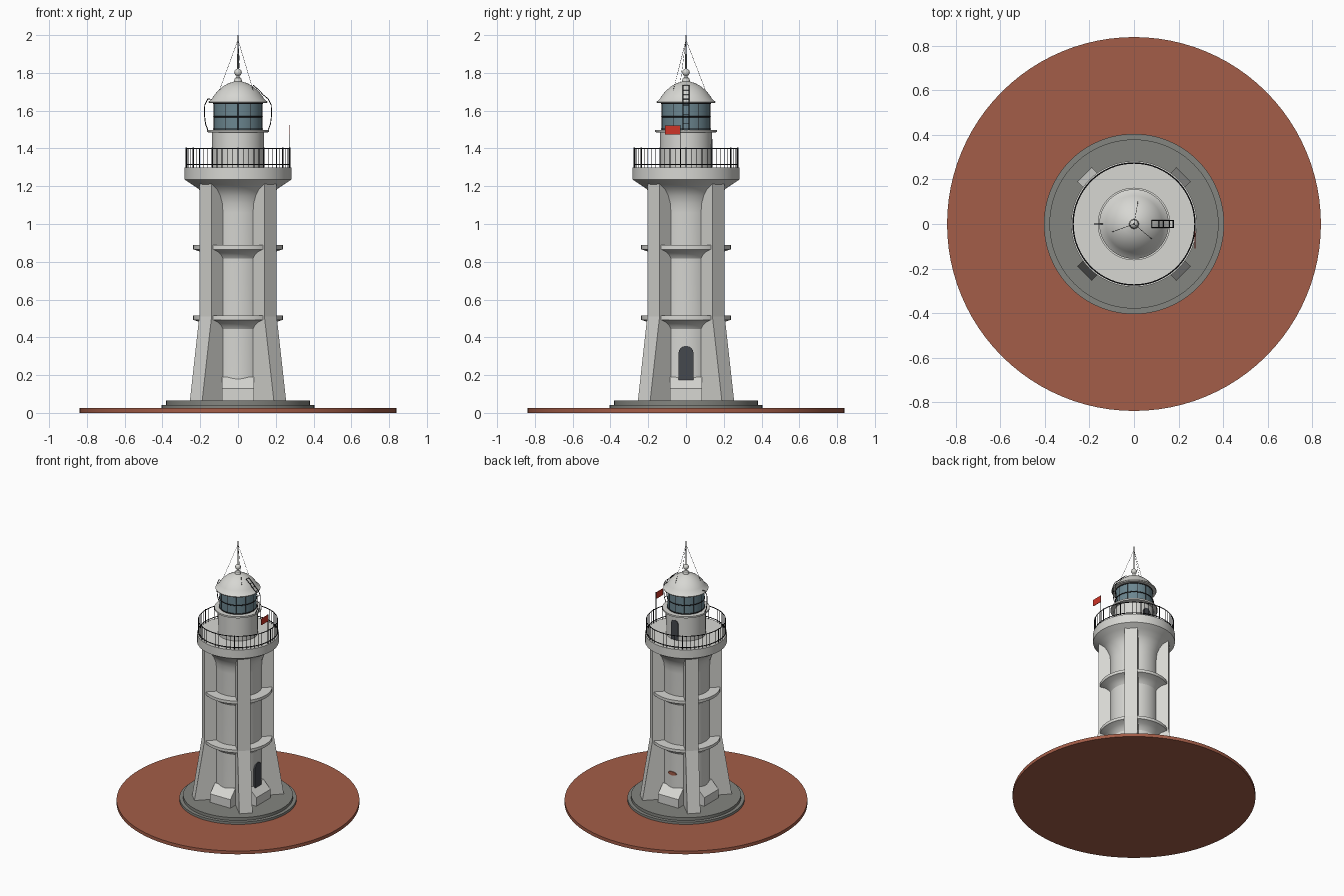
import bpy, bmesh
from math import pi, sin, cos, radians
from mathutils import Matrix, Vector

cube = bpy.data.objects.get("Cube")
if cube:
    bpy.data.objects.remove(cube)


def material(name, rgb):
    m = bpy.data.materials.new(name)
    m.use_nodes = True
    m.diffuse_color = (*rgb, 1)
    m.node_tree.nodes["Principled BSDF"].inputs["Base Color"].default_value = (*rgb, 1)
    return m


WHITE = material("white_paint", (0.68, 0.68, 0.65))
GREY = material("grey_stone", (0.23, 0.235, 0.215))
EARTH = material("red_brown_ground", (0.37, 0.11, 0.065))
GLASS = material("blue_grey_glass", (0.15, 0.24, 0.28))
BLACK = material("black_iron", (0.015, 0.015, 0.017))
DOOR = material("dark_door", (0.06, 0.065, 0.075))
RED = material("flag_red", (0.62, 0.035, 0.02))


def finish(name, bm, mat, smooth=True):
    bmesh.ops.recalc_face_normals(bm, faces=bm.faces)
    me = bpy.data.meshes.new(name)
    bm.to_mesh(me)
    bm.free()
    me.materials.append(mat)
    ob = bpy.data.objects.new(name, me)
    bpy.context.collection.objects.link(ob)
    if smooth:
        bpy.ops.object.select_all(action="DESELECT")
        ob.select_set(True)
        bpy.context.view_layer.objects.active = ob
        bpy.ops.object.shade_smooth_by_angle(angle=radians(35))
    return ob


def lathe(name, profile, mat, steps=64):
    """Spin an (r, z) outline about the z axis."""
    bm = bmesh.new()
    verts = [bm.verts.new((r, 0, z)) for r, z in profile]
    edges = [bm.edges.new(pair) for pair in zip(verts, verts[1:])]
    bmesh.ops.spin(bm, geom=verts + edges, cent=(0, 0, 0), axis=(0, 0, 1),
                   angle=2 * pi, steps=steps, use_merge=True)
    bmesh.ops.remove_doubles(bm, verts=bm.verts, dist=1e-5)
    return finish(name, bm, mat)


def prism(name, points, push, mat, angle):
    """Extrude a flat outline by a vector, then turn it about the z axis."""
    bm = bmesh.new()
    face = bm.faces.new([bm.verts.new(p) for p in points])
    out = bmesh.ops.extrude_face_region(bm, geom=[face], use_keep_orig=True)
    moved = [g for g in out["geom"] if isinstance(g, bmesh.types.BMVert)]
    bmesh.ops.translate(bm, verts=moved, vec=push)
    bm.transform(Matrix.Rotation(radians(angle), 4, "Z"))
    return finish(name, bm, mat, smooth=False)


def radial_slab(name, outline, width, mat, angle):
    return prism(name, [(r, -width / 2, z) for r, z in outline], (0, width, 0), mat, angle)


def rods(name, paths, radius, mat, closed=False, sides=1):
    """Round bars along straight-line paths, as one mesh object."""
    cu = bpy.data.curves.new(name, "CURVE")
    cu.dimensions = "3D"
    cu.bevel_depth = radius
    cu.bevel_resolution = sides
    cu.use_fill_caps = True
    for path in paths:
        sp = cu.splines.new("POLY")
        sp.points.add(len(path) - 1)
        for p, co in zip(sp.points, path):
            p.co = (*co, 1)
        sp.use_cyclic_u = closed
    cu.materials.append(mat)
    ob = bpy.data.objects.new(name, cu)
    bpy.context.collection.objects.link(ob)
    return ob


def circle(r, z, n=64):
    return [(r * cos(2 * pi * i / n), r * sin(2 * pi * i / n), z) for i in range(n)]


def ball(name, r, z, mat):
    bm = bmesh.new()
    bmesh.ops.create_uvsphere(bm, u_segments=16, v_segments=10, radius=r,
                              matrix=Matrix.Translation((0, 0, z)))
    return finish(name, bm, mat)


# Ground and stepped plinth
lathe("ground_disc", [(0, 0), (0.84, 0), (0.84, 0.025), (0, 0.025)], EARTH, 96)
lathe("plinth", [(0.405, 0.02), (0.405, 0.043), (0.38, 0.043), (0.38, 0.065), (0, 0.065)], GREY, 96)

# Tower core flaring into the gallery
CORE = 0.165
lathe("tower_core", [(CORE, 0.06), (CORE, 1.06), (0.17, 1.11), (0.185, 1.15), (0.208, 1.185),
                     (0.245, 1.21), (0.283, 1.235), (0.283, 1.3), (0, 1.3)], WHITE)

# Ring ledges with coved undersides
for label, top in (("lower", 0.515), ("upper", 0.888)):
    lathe(label + "_ledge", [(CORE, top - 0.07), (0.175, top - 0.055), (0.2, top - 0.035),
                             (0.237, top - 0.022), (0.237, top), (CORE, top)], WHITE)

# Diagonal buttresses and sloped blocks between them
for i in range(4):
    radial_slab(f"buttress_{i + 1}", [(0.1, 0.06), (0.315, 0.06), (0.244, 0.51),
                                      (0.244, 1.225), (0.1, 1.225)], 0.092, WHITE, 45 + 90 * i)
    radial_slab(f"base_block_{i + 1}", [(0.1, 0.06), (0.215, 0.06), (0.215, 0.13),
                                        (0.155, 0.19), (0.1, 0.19)], 0.172, WHITE, 90 * i)


def arched_door(name, r, half, low, spring, depth, angle):
    arch = [(r, half * cos(a * pi / 8), spring + half * sin(a * pi / 8)) for a in range(9)]
    prism(name, [(r, -half, low), (r, half, low)] + arch, (depth, 0, 0), DOOR, angle)


# Doors and the small oval plaque
arched_door("tower_door", 0.145, 0.04, 0.165, 0.315, 0.027, 0)
arched_door("gallery_door", 0.12, 0.03, 1.3, 1.42, 0.02, 90)
prism("oval_plaque", [(0.158, 0.035 * cos(a * pi / 8), 0.29 + 0.014 * sin(a * pi / 8))
                      for a in range(16)], (0.012, 0, 0), EARTH, 90)

# Gallery railing
RAIL = 0.274
rods("railing_hoops", [circle(RAIL, z) for z in (1.315, 1.4)], 0.003, BLACK, closed=True)
rods("railing_bars", [[(x, y, 1.3), (x, y, 1.4)] for x, y, _ in circle(RAIL, 0, 60)], 0.0016, BLACK)
rods("railing_posts", [[(x, y, 1.3), (x, y, 1.405)] for x, y, _ in circle(RAIL, 0, 12)], 0.0035, BLACK)

# Lantern room: base, walkway lip, glazing, bars
lathe("lantern_base", [(0.137, 1.295), (0.137, 1.484), (0.163, 1.486), (0.163, 1.498), (0, 1.498)], WHITE)
lathe("lantern_glass", [(0.128, 1.49), (0.128, 1.65)], GLASS, 48)
rods("glazing_hoops", [circle(0.128, z) for z in (1.503, 1.568, 1.638)], 0.004, BLACK, closed=True)
rods("glazing_bars", [[(x, y, 1.498), (x, y, 1.645)] for x, y, _ in circle(0.128, 0, 12)], 0.0015, BLACK)

# Dome roof with finial
lathe("dome_roof", [(0, 1.64), (0.153, 1.64), (0.156, 1.647), (0.14, 1.66), (0.127, 1.68),
                    (0.108, 1.704), (0.08, 1.728), (0.05, 1.745), (0.022, 1.754),
                    (0.017, 1.772), (0.008, 1.778), (0.008, 1.79), (0, 1.79)], WHITE)
ball("finial_ball", 0.02, 1.803, WHITE)
rods("spire", [[(0, 0, 1.8), (0, 0, 1.9)]], 0.0045, GREY, sides=2)
rods("spire_tip", [[(0, 0, 1.9), (0, 0, 2.0)]], 0.0025, GREY, sides=2)

# Stay wires
feet = [Vector((0.105 * cos(radians(a)), 0.105 * sin(radians(a)), 1.707)) for a in (80, 200, 320)]
rods("stay_wires", [[(0, 0, 1.975), f] for f in feet], 0.0009, BLACK)

# Bowed ladder over the dome and a grab rail opposite
bow = [(0.16, 1.498), (0.172, 1.53), (0.178, 1.58), (0.176, 1.63), (0.16, 1.662)]
climb = bow + [(0.132, 1.685), (0.112, 1.708), (0.08, 1.735)]
rods("ladder_rails", [[(r, y, z) for r, z in climb] for y in (-0.015, 0.015)], 0.0025, BLACK)
rods("ladder_rungs", [[(r, -0.015, z), (r, 0.015, z)] for r, z in climb[1:]], 0.0018, BLACK)
rods("grab_rail", [[(-r, 0, z) for r, z in bow + [(0.14, 1.66)]]], 0.0028, BLACK)

# Flag on the railing
rods("flag_pole", [[(RAIL, -0.03, 1.3), (RAIL, -0.03, 1.525)]], 0.0025, BLACK)
prism("flag", [(RAIL - 0.002, -0.11, 1.473), (RAIL - 0.002, -0.03, 1.473),
               (RAIL - 0.002, -0.03, 1.522), (RAIL - 0.002, -0.11, 1.522)], (0.004, 0, 0), RED, 0)
